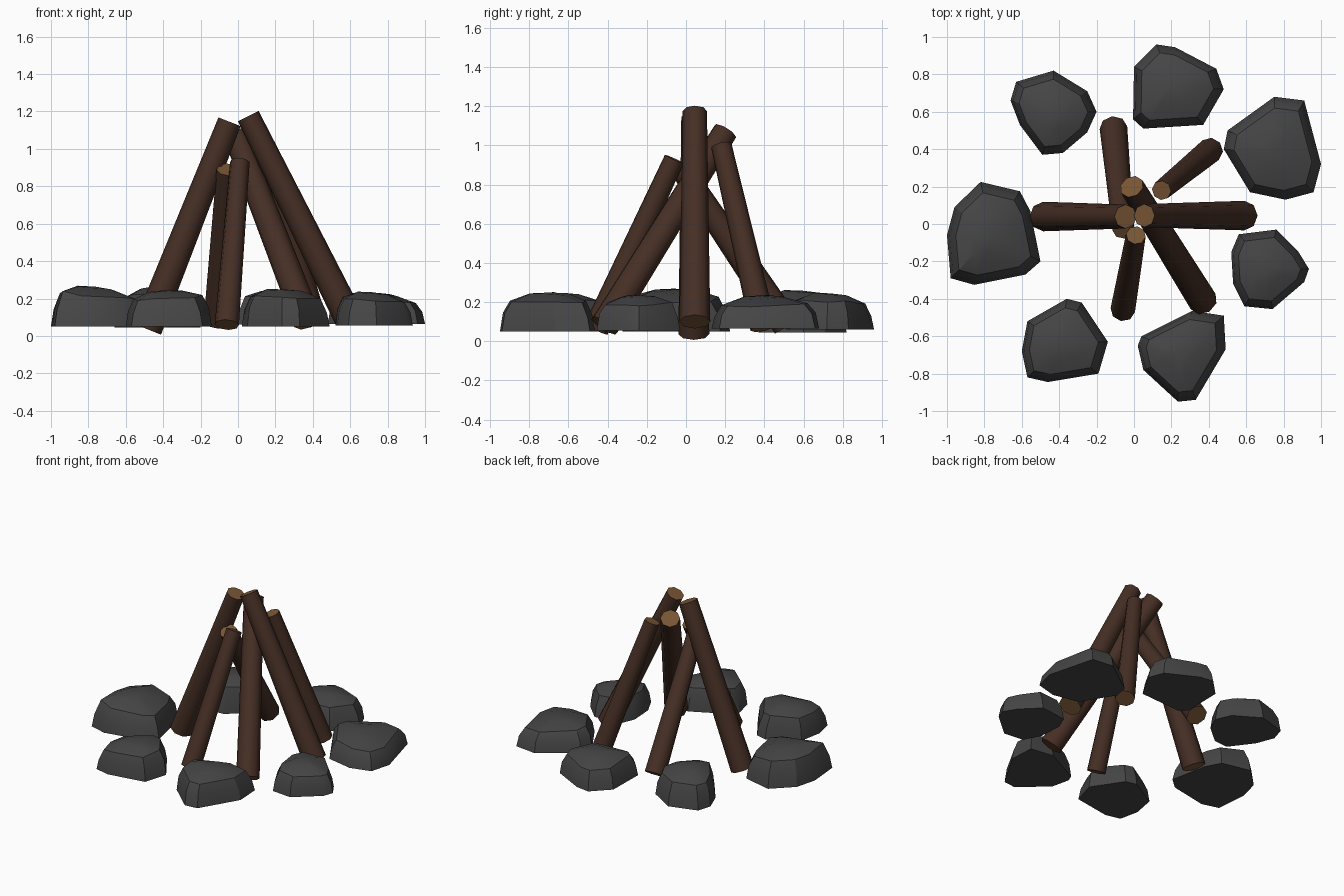
import bpy, bmesh, math, random
from mathutils import Vector

if "Cube" in bpy.data.objects:
    bpy.data.objects.remove(bpy.data.objects["Cube"])

random.seed(4)


def material(name, rgb):
    m = bpy.data.materials.new(name)
    m.diffuse_color = (*rgb, 1)
    m.use_nodes = True
    m.node_tree.nodes["Principled BSDF"].inputs["Base Color"].default_value = m.diffuse_color
    return m


BARK = material("dark bark", (0.060, 0.028, 0.018))
CUT = material("cut wood", (0.185, 0.090, 0.035))
STONE = material("grey stone", (0.060, 0.060, 0.060))


def finish(bm, name, mats, angle):
    bmesh.ops.recalc_face_normals(bm, faces=bm.faces)
    me = bpy.data.meshes.new(name)
    bm.to_mesh(me)
    bm.free()
    for m in mats:
        me.materials.append(m)
    ob = bpy.data.objects.new(name, me)
    bpy.context.collection.objects.link(ob)
    bpy.ops.object.select_all(action='DESELECT')
    ob.select_set(True)
    bpy.context.view_layer.objects.active = ob
    bpy.ops.object.shade_smooth_by_angle(angle=math.radians(angle))
    return ob


def log(name, foot, tip, r_foot, r_tip):
    """Tapered eight-sided log with pale cut ends."""
    foot, tip = Vector(foot), Vector(tip)
    axis = tip - foot
    bm = bmesh.new()
    bmesh.ops.create_cone(bm, cap_ends=True, segments=8, radius1=r_foot,
                          radius2=r_tip, depth=axis.length)
    for f in bm.faces:
        f.material_index = 1 if len(f.verts) == 8 else 0
    ob = finish(bm, name, [BARK, CUT], 50)
    ob.location = (foot + tip) / 2
    ob.rotation_mode = 'QUATERNION'
    ob.rotation_quaternion = axis.to_track_quat('Z', 'Y')


def stone(name, outline, base, top, tilt=(0, 0)):
    """Flat-bottomed boulder: the outline shrinks in rings up to a tilted dome."""
    pts = [Vector(p) for p in outline]
    mid = sum(pts, Vector((0, 0))) / len(pts)
    n, h, tilt = len(pts), top - base, Vector(tilt)
    bm = bmesh.new()
    rings = []
    for scale, level, jit in ((1, 0, 0), (0.94, 0.42, 0.06),
                              (0.80, 0.75, 0.04), (0.40, 0.94, 0.02)):
        ring = []
        for p in pts:
            off = (p - mid) * scale
            q = mid + off
            lean = 1 + tilt.dot(off)
            z = base + h * min(1, (level + random.uniform(-jit, jit)) * lean)
            ring.append(bm.verts.new((q.x, q.y, z)))
        rings.append(ring)
    bm.faces.new(rings[0])
    for a, b in zip(rings, rings[1:]):
        for i in range(n):
            j = (i + 1) % n
            bm.faces.new((a[i], a[j], b[j], b[i]))
    peak = bm.verts.new((mid.x, mid.y, base + h * 0.97))
    for i in range(n):
        bm.faces.new((rings[-1][i], rings[-1][(i + 1) % n], peak))
    finish(bm, name, [STONE], 30)


# leaning logs
log("left_log", (-0.485, 0.04, 0.036), (-0.045, 0.04, 1.145), 0.079, 0.064)
log("right_log", (0.59, 0.045, 0.10), (0.055, 0.045, 1.175), 0.079, 0.062)
log("back_left_log", (-0.11, 0.515, 0.08), (-0.057, -0.03, 0.89), 0.074, 0.058)
log("back_right_log", (0.41, 0.395, 0.07), (0.147, 0.18, 1.00), 0.068, 0.053)
log("front_right_log", (0.37, -0.415, 0.08), (-0.012, 0.20, 1.07), 0.078, 0.066)
log("front_log", (-0.06, -0.46, 0.06), (0.01, -0.06, 0.93), 0.066, 0.053)

# ring of stones, outlines seen from above
stone("back_left_stone", [(-.43, .82), (-.25, .71), (-.20, .60), (-.25, .49), (-.38, .38),
      (-.49, .37), (-.61, .53), (-.66, .66), (-.63, .76)], 0.045, 0.265, (0, -.3))
stone("back_stone", [(.12, .96), (.22, .945), (.44, .83), (.48, .72), (.37, .53),
      (.05, .51), (-.005, .56), (0, .84)], 0.06, 0.25, (0, -.4))
stone("back_right_stone", [(.75, .68), (.91, .66), (1, .32), (.96, .17), (.81, .13),
      (.62, .17), (.48, .40), (.50, .50)], 0.065, 0.235, (-.7, .1))
stone("right_stone", [(.76, -.03), (.88, -.15), (.935, -.24), (.91, -.31), (.74, -.455),
      (.59, -.44), (.53, -.32), (.52, -.15), (.56, -.055)], 0.055, 0.24, (-.4, 0))
stone("front_right_stone", [(.31, -.465), (.48, -.49), (.49, -.67), (.33, -.94), (.235, -.95),
      (.05, -.78), (.02, -.65), (.04, -.60)], 0.05, 0.255, (-.3, 0))
stone("front_left_stone", [(-.36, -.40), (-.28, -.42), (-.14, -.63), (-.19, -.80), (-.46, -.845),
      (-.57, -.82), (-.60, -.68), (-.57, -.52)], 0.05, 0.25, (.4, 0))
stone("left_stone", [(-.82, .225), (-.61, .175), (-.555, .07), (-.50, -.20), (-.58, -.27),
      (-.855, -.325), (-.98, -.29), (-1, -.06), (-.96, .09)], 0.05, 0.27, (-.6, 0))
